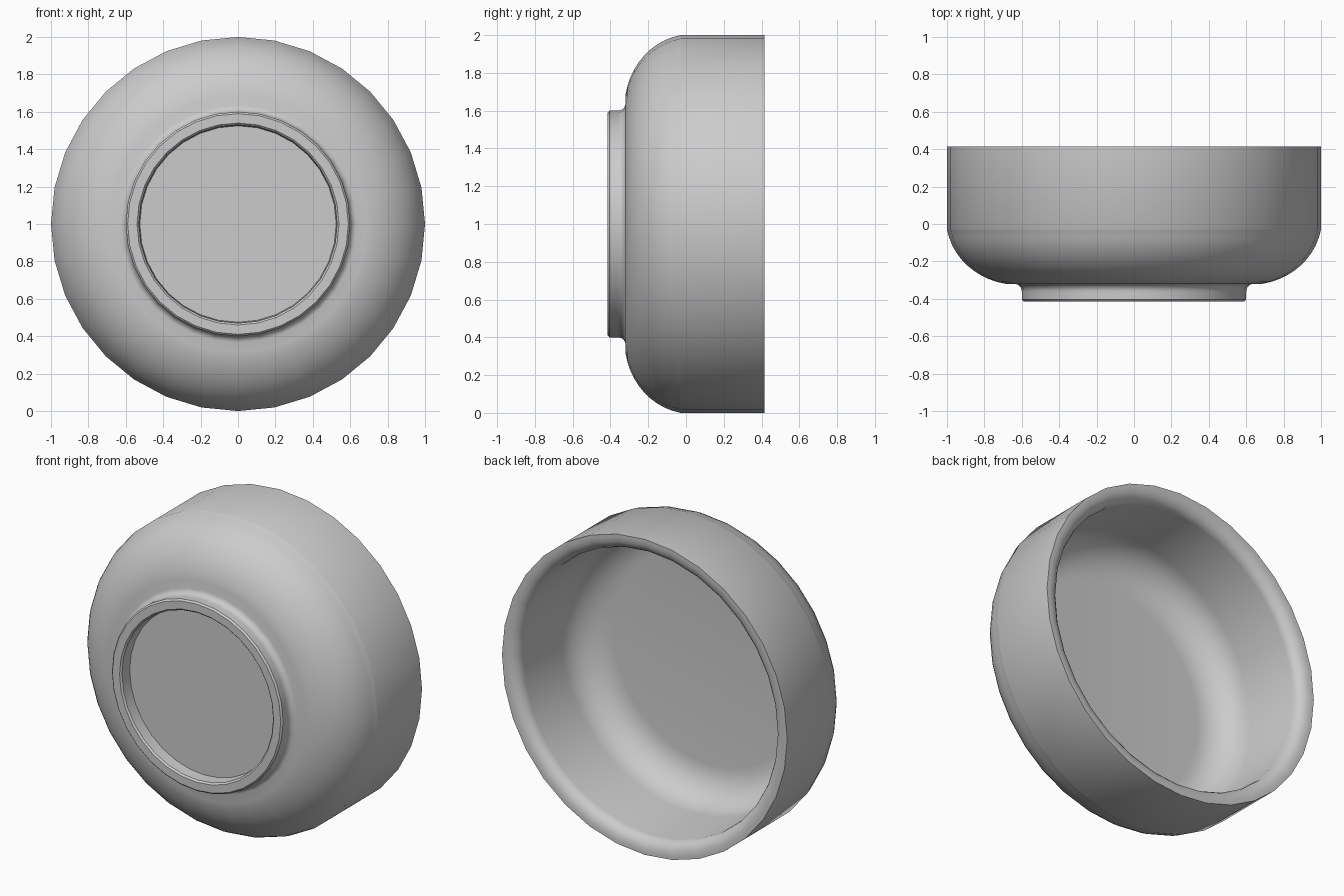
import bpy
import math

cube = bpy.data.objects.get("Cube")
if cube:
    bpy.data.objects.remove(cube, do_unlink=True)

SIDES = 32


def arc(cx, cy, rx, ry, start, end, steps):
    """Points (radius, y) on an elliptical arc, angles in degrees."""
    angles = [math.radians(start + (end - start) * i / steps) for i in range(steps + 1)]
    return [(cx + rx * math.cos(a), cy + ry * math.sin(a)) for a in angles]


# Profile from the underside centre, round the outside, to the inner floor centre
underside = [(0, -0.335), (0.525, -0.335), (0.53, -0.405), (0.54, -0.415)]
foot = [(0.59, -0.415), (0.6, -0.405), (0.6, -0.365)]
foot_fillet = arc(0.64, -0.36, 0.04, 0.04, 170, 100, 4)
belly = arc(0.62, 0.03, 0.385, 0.355, -80, -10, 10)
rim = [(1.0, -0.03), (1.0, 0.415)] + arc(0.98, 0.345, 0.08, 0.07, 90, 180, 5)
inside = arc(0.68, -0.03, 0.22, 0.21, 0, -90, 8) + [(0, -0.24)]
profile = underside + foot + foot_fillet + belly + rim + inside

# Revolve the profile about the front-to-back axis
verts, faces, rings = [], [], []
for r, y in profile:
    first = len(verts)
    count = 1 if r == 0 else SIDES
    for i in range(count):
        a = math.tau * i / SIDES
        verts.append((r * math.sin(a), y, 1 + r * math.cos(a)))
    rings.append([first + i % count for i in range(SIDES)])
for a, b in zip(rings, rings[1:]):
    for i in range(SIDES):
        j = (i + 1) % SIDES
        faces.append(tuple(dict.fromkeys((a[i], a[j], b[j], b[i]))))

mesh = bpy.data.meshes.new("bowl")
mesh.from_pydata(verts, [], faces)
mesh.validate()
bowl = bpy.data.objects.new("bowl", mesh)
bpy.context.collection.objects.link(bowl)

# Plain grey ceramic
grey = bpy.data.materials.new("grey ceramic")
grey.use_nodes = True
colour = (0.6, 0.6, 0.6, 1)
grey.diffuse_color = colour
grey.node_tree.nodes["Principled BSDF"].inputs["Base Color"].default_value = colour
mesh.materials.append(grey)

# Outward normals and smooth shading with crisp edges
bpy.ops.object.select_all(action="DESELECT")
bowl.select_set(True)
bpy.context.view_layer.objects.active = bowl
bpy.ops.object.mode_set(mode="EDIT")
bpy.ops.mesh.select_all(action="SELECT")
bpy.ops.mesh.normals_make_consistent(inside=False)
bpy.ops.object.mode_set(mode="OBJECT")
bpy.ops.object.shade_smooth_by_angle(angle=math.radians(35))
